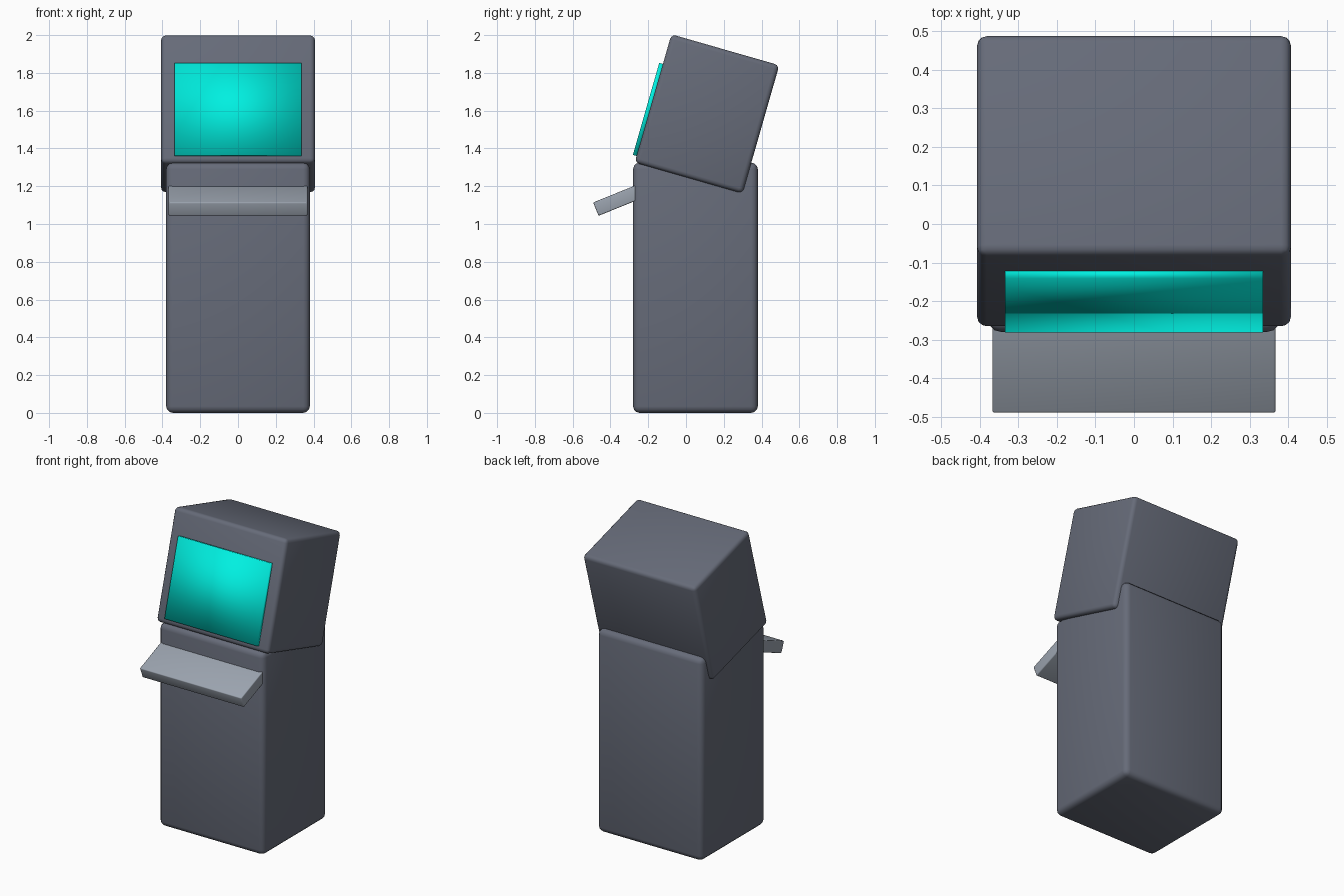
import bpy
from math import radians

if "Cube" in bpy.data.objects:
    bpy.data.objects.remove(bpy.data.objects["Cube"])


def material(name, rgb):
    mat = bpy.data.materials.new(name)
    mat.diffuse_color = (*rgb, 1)
    mat.use_nodes = True
    mat.node_tree.nodes["Principled BSDF"].inputs["Base Color"].default_value = mat.diffuse_color
    return mat


slate = material("slate", (0.133, 0.147, 0.19))
pale = material("pale_grey", (0.33, 0.37, 0.43))
cyan = material("cyan", (0.0, 0.87, 0.75))


def box(name, size, y, z, tilt, mat, bevel=0.0):
    """Box on the centre line, tilted about x, with optional rounded edges."""
    bpy.ops.mesh.primitive_cube_add(size=1)
    ob = bpy.context.object
    ob.name = name
    ob.scale = size
    bpy.ops.object.transform_apply(location=False, rotation=False, scale=True)
    ob.location = (0, y, z)
    ob.rotation_euler.x = radians(tilt)
    ob.data.materials.append(mat)
    if bevel:
        mod = ob.modifiers.new("rounded_edges", "BEVEL")
        mod.width = bevel
        mod.segments = 3
    bpy.ops.object.shade_smooth()
    return ob


# Upright lower body
box("cabinet", (0.76, 0.66, 1.325), 0.05, 0.6625, 0, slate, 0.035)

# Leaning display housing
box("display_housing", (0.814, 0.594, 0.706), 0.111, 1.583, -16, slate, 0.025)

# Screen panel on the housing's front face
box("screen", (0.67, 0.026, 0.507), -0.199, 1.606, -16, cyan)

# Sloping control shelf, sunk into the cabinet
box("control_shelf", (0.735, 0.30, 0.076), -0.338, 1.135, 22, pale, 0.006)
